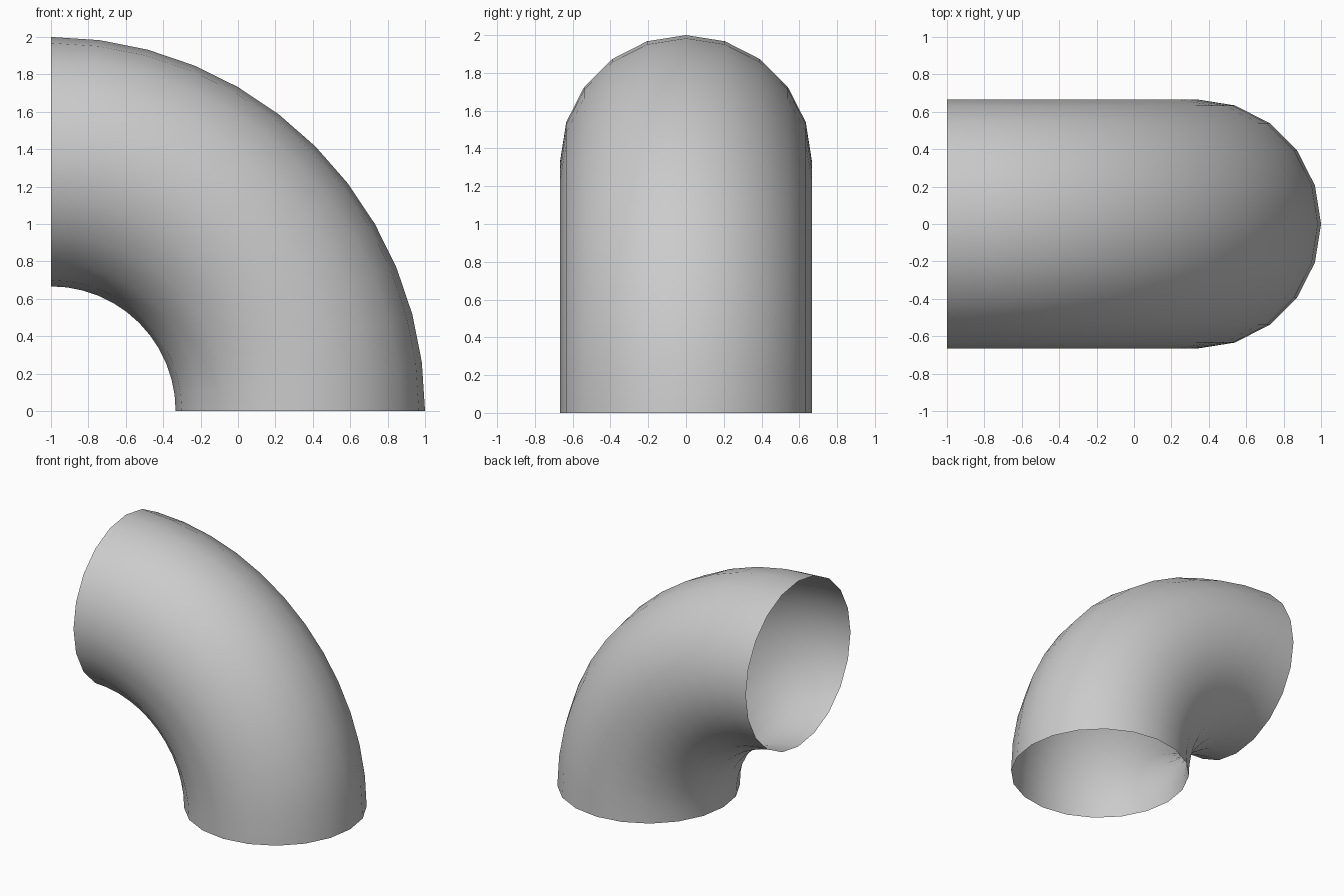
import bpy, bmesh
from math import pi
from mathutils import Matrix, Vector

if "Cube" in bpy.data.objects:
    bpy.data.objects.remove(bpy.data.objects["Cube"])

MAJOR, MINOR = 4 / 3, 2 / 3        # bend radius and tube radius
RING_SIDES, BEND_STEPS = 20, 12

bm = bmesh.new()

# open circular mouth on the ground
bmesh.ops.create_circle(bm, cap_ends=False, segments=RING_SIDES, radius=MINOR,
                        matrix=Matrix.Translation((MAJOR - 1, 0, 0)) @ Matrix.Rotation(pi / 2, 4, 'Z'))

# sweep it a quarter turn up to the left-facing mouth
bmesh.ops.spin(bm, geom=bm.verts[:] + bm.edges[:], cent=Vector((-1, 0, 0)),
               axis=(0, -1, 0), angle=pi / 2, steps=BEND_STEPS)

# make the faces point away from the tube's centre line
bm.normal_update()
for f in bm.faces:
    c = f.calc_center_median()
    spoke = Vector((c.x + 1, 0, c.z)).normalized() * MAJOR
    if f.normal.dot(c - (Vector((-1, 0, 0)) + spoke)) < 0:
        f.normal_flip()
    f.smooth = True

mesh = bpy.data.meshes.new("pipe_elbow")
bm.to_mesh(mesh)
bm.free()
bpy.context.collection.objects.link(bpy.data.objects.new("pipe_elbow", mesh))
